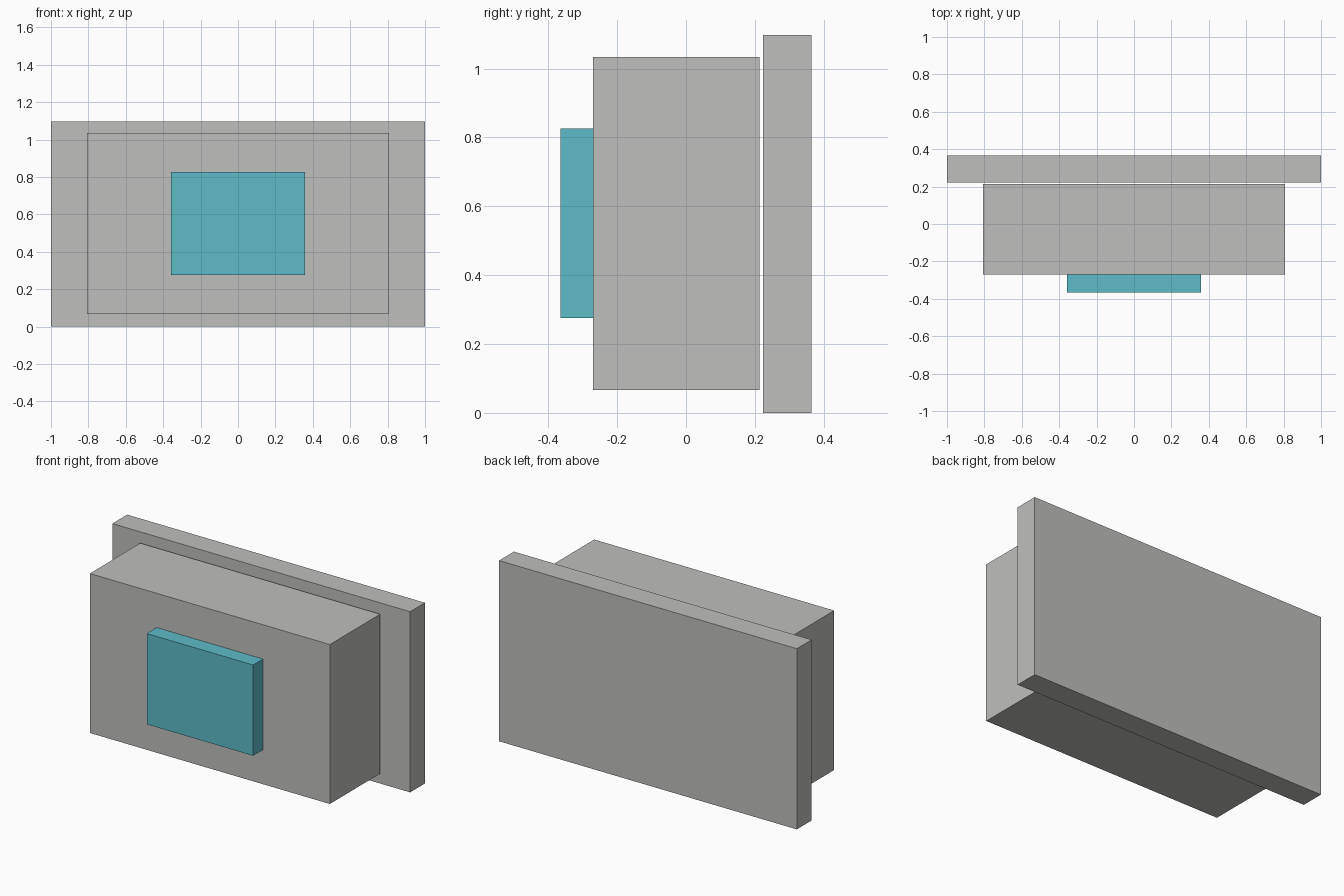
import bpy
from mathutils import Vector

cube = bpy.data.objects.get("Cube")
if cube:
    bpy.data.objects.remove(cube, do_unlink=True)


def make_material(name, color):
    mat = bpy.data.materials.new(name)
    mat.use_nodes = True
    mat.diffuse_color = color
    mat.node_tree.nodes["Principled BSDF"].inputs["Base Color"].default_value = color
    return mat


def add_box(name, low, high, mat):
    """Box spanning two opposite corners."""
    low, high = Vector(low), Vector(high)
    bpy.ops.mesh.primitive_cube_add(size=1, location=(low + high) / 2)
    obj = bpy.context.object
    obj.name = name
    obj.scale = high - low
    bpy.ops.object.transform_apply(location=False, rotation=False, scale=True)
    obj.data.materials.append(mat)
    return obj


grey = make_material("light grey", (0.52, 0.52, 0.505, 1))
teal = make_material("teal blue", (0.11, 0.5, 0.58, 1))

# Wide plate at the back, standing just clear of the housing
add_box("back_plate", (-1, 0.223, 0), (1, 0.365, 1.097), grey)
# Deep main housing
add_box("housing", (-0.806, -0.27, 0.066), (0.806, 0.213, 1.034), grey)
# Raised coloured panel on the housing front
add_box("front_panel", (-0.357, -0.365, 0.275), (0.357, -0.27, 0.826), teal)
